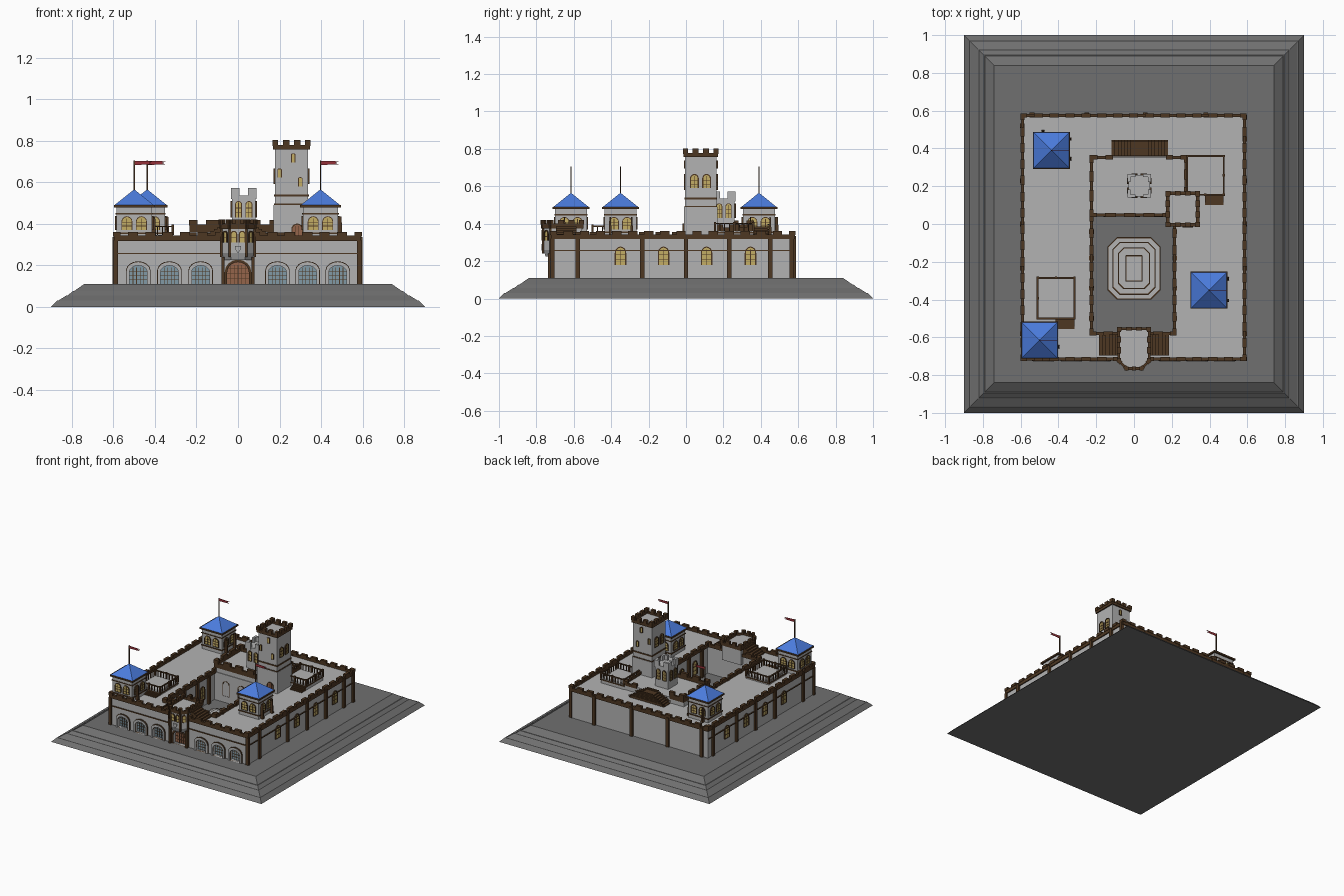
import bpy, bmesh, math
from mathutils import Matrix, Vector

if "Cube" in bpy.data.objects:
    bpy.data.objects.remove(bpy.data.objects["Cube"])

COL = {"stone": (.45, .45, .45, 1), "dark": (.16, .16, .16, 1), "brown": (.075, .038, .016, 1),
       "blue": (.07, .2, .72, 1), "yellow": (.55, .42, .13, 1), "glass": (.22, .32, .38, 1),
       "door": (.3, .13, .07, 1), "red": (.3, .03, .04, 1)}
MAT = {}
for k, c in COL.items():
    MAT[k] = bpy.data.materials.new(k)
    MAT[k].diffuse_color = c
PARTS = {}


def part(name, mat):
    return PARTS.setdefault(name, (bmesh.new(), mat))[0]


def at(x, y, z, ang=0):
    return Matrix.Translation((x, y, z)) @ Matrix.Rotation(math.radians(ang), 4, 'Z')


def taper(bm, x0, x1, y0, y1, z0, z1, i=0, M=Matrix()):
    lo = [(x0, y0), (x1, y0), (x1, y1), (x0, y1)]
    hi = [(x0+i, y0+i), (x1-i, y0+i), (x1-i, y1-i), (x0+i, y1-i)]
    a = [bm.verts.new(M @ Vector((x, y, z0))) for x, y in lo]
    b = [bm.verts.new(M @ Vector((x, y, z1))) for x, y in hi]
    skin(bm, a, b)


def skin(bm, a, b):
    n = len(a)
    for j in range(n):
        bm.faces.new((a[j], a[(j+1) % n], b[(j+1) % n], b[j]))
    bm.faces.new(a[::-1])
    bm.faces.new(b)


def prism(bm, pts, z0, z1, s=1.0, c=(0, 0)):
    # vertical prism; bottom ring scaled by s about c
    skin(bm, [bm.verts.new((c[0]+(x-c[0])*s, c[1]+(y-c[1])*s, z0)) for x, y in pts],
         [bm.verts.new((x, y, z1)) for x, y in pts])


def arch(w, h, rise, n=8):
    return [(-w/2, 0), (w/2, 0)] + [(w/2*math.cos(math.pi*i/n), h-rise+rise*math.sin(math.pi*i/n)) for i in range(n+1)]


def plate(bm, pts, d0, d1, M):
    skin(bm, [bm.verts.new(M @ Vector((x, -d0, z))) for x, z in pts],
         [bm.verts.new(M @ Vector((x, -d1, z))) for x, z in pts])


def frame(bm, outer, inner, d0, d1, M):
    r = [[bm.verts.new(M @ Vector((x, -d, z))) for x, z in p]
         for p, d in ((outer, d0), (outer, d1), (inner, d1), (inner, d0))]
    n = len(outer)
    for k in range(4):
        p, q = r[k], r[(k+1) % 4]
        for j in range(n):
            bm.faces.new((p[j], p[(j+1) % n], q[(j+1) % n], q[j]))


def window(x, y, z, ang, w, h, rise, glass="yellow", t=.006, sink=0, bars=(1, 2)):
    M = at(x, y, z, ang)
    plate(part(glass + "_panes", glass), arch(w, h, rise), -sink-.003, -sink+.002, M)
    bm = part("window_frames", "brown")
    frame(bm, arch(w+2*t, h+t, rise+t), arch(w, h, rise), -.002, .007, M)
    for i in range(bars[0]):
        u = -w/2 + w*(i+1)/(bars[0]+1)
        taper(bm, u-.0015, u+.0015, sink-.004, sink, 0, h-rise*.3, 0, M)
    for i in range(bars[1]):
        v = h*(i+1)/(bars[1]+1.3)
        taper(bm, -w/2, w/2, sink-.004, sink, v-.0015, v+.0015, 0, M)


def parapet(name, pts, z, zw, zm, step=.085, t=.016, fill=.58, closed=True, mat="brown"):
    # low wall with merlons along a polyline
    bm = part(name, mat)
    for p, q in zip(pts, pts[1:] + (pts[:1] if closed else [])):
        L = math.dist(p, q)
        M = at(p[0], p[1], 0, math.degrees(math.atan2(q[1]-p[1], q[0]-p[0])))
        taper(bm, -t/2, L+t/2, -t/2, t/2, z, zw, 0, M)
        n = max(1, round(L/step))
        for i in range(n+1):
            c, hw = L*i/n, L/n*fill/2
            taper(bm, max(c-hw, -t/2-.002), min(c+hw, L+t/2+.002), -t/2-.003, t/2+.003, zw-.004, zm, 0, M)


def rect(x0, x1, y0, y1):
    return [(x0, y0), (x1, y0), (x1, y1), (x0, y1)]


def band(name, x0, x1, y0, y1, z, h=.01, o=.006, mat="brown"):
    taper(part(name, mat), x0-o, x1+o, y0-o, y1+o, z, z+h)


# Stepped base
b = part("base", "dark")
for x, z0, z1, i in ((.9, 0, .03, .03), (.865, .03, .055, .04), (.82, .055, .075, .025), (.79, .075, .11, .05)):
    taper(b, -x, x, -x-.1, x+.1, z0, z1, i)

# Outer wings around the courtyard
X0, X1, Y0, Y1, R = -.59, .585, -.715, .575, .325
f = part("front_wing", "stone")
taper(f, X0, X1, Y0, -.58, .105, R)
w = part("wings", "stone")
for q in ((X0, X1, .04, Y1), (X0, -.23, -.58, .04), (.22, X1, -.58, .04)):
    taper(w, *q, .105, R)
parapet("outer_battlements", rect(X0, X1, Y0, Y1), R-.008, .343, .36)
parapet("court_battlements", [(-.225, .04), (-.225, -.58), (.215, -.58), (.215, .04)], R-.008, .34, .357, closed=False)
s = part("string_course", "brown")
for q in ((X0-.006, X1+.006, Y0-.006, Y0+.01), (X1-.01, X1+.006, Y0, Y1), (X0-.006, X0+.01, Y0, Y1)):
    taper(s, *q, .253, .26)

# Pilasters and side windows
p = part("pilasters", "brown")
for x, a, ys in ((X1, 90, (-.58, -.235, 0, .23, .45, .565)), (X0, -90, (-.58, -.235, 0, .23, .52))):
    for y in ys:
        taper(p, -.012, .012, -.014, .01, .105, .335, 0, at(x, y, 0, a))
    for y in (-.35, -.12, .11, .345):
        window(x, y, .18, a, .05, .092, .03)
for x in (.38, .06, -.25, -.54):
    taper(p, x-.012, x+.012, Y1-.01, Y1+.014, .105, .335)
for x in (X0, X1):
    taper(p, x-.012, x+.012, Y0-.01, Y0+.012, .105, .32)
for y in (-.5, -.34, -.18, -.04):
    for x in (-.225, .215):
        taper(p, x-.012, x+.012, y-.012, y+.012, .105, .33)
for y in (-.42, -.26, -.11):
    window(-.23, y, .16, 90, .045, .1, .022)
    window(.22, y, .16, -90, .045, .1, .022)

# Front arcade and gate, sunk into the wall
c = part("arch_cutter", "stone")
for x in (-.48, -.33, -.18, .19, .335, .48):
    M = at(x, Y0, .11)
    plate(c, arch(.085, .088, .03), -.025, .03, M)
    window(x, Y0, .11, 0, .085, .088, .03, "glass", .004, .023, (4, 3))
    frame(part("arch_hoods", "stone"), arch(.112, .105, .042), arch(.085, .088, .03), 0, .012, M)
    frame(part("arch_trim", "brown"), arch(.118, .109, .044), arch(.112, .105, .042), 0, .009, M)
plate(c, arch(.105, .105, .05), -.03, .03, at(0, Y0, .11))
window(0, Y0, .11, 0, .105, .105, .05, "door", .012, .028, (5, 3))
for x in (-.072, .072):
    taper(p, x-.008, x+.008, Y0-.022, Y0, .105, .24)

# Gatehouse with a bay front
G = [(-.08, -.555), (-.08, -.725), (-.04, -.765), (.04, -.765), (.08, -.725), (.08, -.555)]
prism(part("gatehouse", "stone"), G, .26, .385)
prism(part("gatehouse_corbel", "stone"), [(-.08, -.7)] + G[1:5] + [(.08, -.7)], .225, .262, .8, (0, -.69))
parapet("gatehouse_battlements", G, .375, .4, .42, .05, .014)
for x, y in G[1:5]:
    taper(p, x-.006, x+.006, y-.006, y+.006, .24, .385)
for x in (-.02, .02):
    window(x, -.765, .31, 0, .022, .05, .012, bars=(0, 1))
for sx in (-1, 1):
    window(sx*.06, -.745, .31, sx*45, .02, .05, .012, bars=(0, 1))
plate(part("gate_shield", "stone"), [(-.014, .02), (0, 0), (.014, .02), (.014, .034), (-.014, .034)], 0, .008, at(0, -.765, .258))
st = part("stairs", "brown")
for i in range(6):
    for sx in (-1, 1):
        a, e = sx*.08, sx*(.185-i*.0175)
        taper(st, min(a, e), max(a, e), -.695, -.585, .32, .335+i*.01)

# Keep block with a double stair behind
taper(part("keep", "stone"), -.23, .28, .045, .355, .105, .37)
parapet("keep_battlements", [(-.12, .353), (-.225, .353), (-.225, .048), (.18, .048)], .36, .395, .418, .1, .016, closed=False)
parapet("keep_battlements", [(.275, .17), (.275, .353), (.18, .353)], .36, .38, .395, .1, .016, closed=False)
for i in range(7):
    taper(st, -.12+i*.017, .18-i*.017, .36, .44, .32+i*.009, .331+i*.009)
    for y in (.362, .44):
        taper(st, -.12+i*.017, .18-i*.017, y-.004, y+.004, .34+i*.009, .345+i*.009)
for x in (-.13, .0, .12):
    window(x, .045, .16, 0, .05, .11, .025)

# Small turret
taper(part("turret", "stone"), -.03, .085, .145, .26, .36, .535)
tc = part("turret_corners", "stone")
for x in (-.03, .085):
    for y in (.145, .26):
        dx, dy = (1 if x < 0 else -1), (1 if y < .2 else -1)
        for ex, ey in ((.038, .012), (.012, .038)):
            taper(tc, min(x-.004*dx, x+dx*ex), max(x-.004*dx, x+dx*ex),
                  min(y-.004*dy, y+dy*ey), max(y-.004*dy, y+dy*ey), .52, .572)
for u in (-.025, .025):
    for a in range(0, 360, 90):
        v = at(.0275, .2025, 0, a) @ Vector((u, -.0575, 0))
        window(v.x, v.y, .43, a, .026, .075, .013, t=.004)

# Tall tower
TX0, TX1, TY0, TY1 = .178, .338, -.005, .163
taper(part("tall_tower", "stone"), TX0, TX1, TY0, TY1, .32, .765)
for z, h in ((.53, .01), (.49, .006), (.375, .008)):
    band("tower_bands", TX0, TX1, TY0, TY1, z, h, .004)
taper(part("tower_foot", "stone"), TX0-.006, TX1+.006, TY0-.006, TY1+.006, .32, .49)
parapet("tower_battlements", rect(TX0, TX1, TY0, TY1), .757, .778, .802, .055, .018)
for x, z in ((.266, .695), (.2, .622), (.3, .58)):
    window(x, TY0, z, 0, .014, .04, .003, t=.004, bars=(0, 0))
    window(x, TY1, z, 180, .014, .04, .003, t=.004, bars=(0, 0))
for y in (.045, .11):
    window(TX1, y, .59, 90, .035, .07, .017)
    window(TX0, y, .59, -90, .035, .07, .017)
window(.285, TY0-.006, .325, 0, .045, .07, .022, "door", .006, 0, (2, 0))

# Terraces with railings
r = part("terrace_rails", "brown")
for x0, x1, y0, y1, z in ((-.51, -.315, -.5, -.285, .345), (.28, .475, .155, .36, .36)):
    taper(part("terraces", "stone"), x0, x1, y0, y1, .32, z)
    band("terrace_edges", x0, x1, y0, y1, z-.012, .008, .004)
    for k in range(9):
        for u, v in ((k/8, 0), (k/8, 1), (0, k/8), (1, k/8)):
            x, y, e = x0+(x1-x0)*u, y0+(y1-y0)*v, (.006 if k % 4 == 0 else .003)
            taper(r, x-e, x+e, y-e, y+e, z, z+(.05 if k % 4 == 0 else .042))
    for q in ((x0, x1, y0, y0), (x0, x1, y1, y1), (x0, x0, y0, y1), (x1, x1, y0, y1)):
        taper(r, q[0]-.005, q[1]+.005, q[2]-.005, q[3]+.005, z+.038, z+.045)
    for k in range(4):
        taper(st, x1-.1, x1, y0-.055+k*.013, y0, .32, .332+k*(z-.332)/4)

# Blue-roofed corner towers with flags
for cx, cy, butt in ((-.5, -.615, ((90, -.035),)), (-.437, .39, ((90, -.045), (90, .06), (180, .045))),
                     (.397, -.35, ((90, -.055), (90, .06)))):
    h = .085
    q = (cx-h, cx+h, cy-h, cy+h)
    taper(part("corner_towers", "stone"), *q, .32, .48)
    band("corner_tower_bands", *q, .35, .008, .005)
    band("corner_tower_bands", *q, .445, .006, .004)
    band("eaves", *q, .478, .012, .013)
    taper(part("blue_roofs", "blue"), cx-.094, cx+.094, cy-.094, cy+.094, .49, .565, .0935)
    for a in range(0, 360, 90):
        for u in (-.035, .035):
            v = at(cx, cy, 0, a) @ Vector((u, -h, 0))
            window(v.x, v.y, .37, a, .045, .062, .022, t=.004)
    for a, u in butt:
        M = at(cx, cy, 0, a)
        taper(p, u-.009, u+.009, -h-.022, -h+.02, .32, .435, .006, M)
    taper(part("flag_poles", "brown"), cx-.003, cx+.003, cy-.003, cy+.003, .55, .705)
    plate(part("flags", "red"), [(0, 0), (.09, .002), (.07, .009), (.092, .017), (0, .02)], -.001, .001, at(cx, cy, .683))

# Stepped court basin
for k, (rx, ry, ch) in enumerate(((.14, .165, .05), (.115, .14, .04), (.085, .11, .03), (.045, .07, .002))):
    def octa(e):
        a, d, c2 = rx-e, ry-e, ch-e*.5
        return [(x, y-.235) for x, y in ((-a+c2, -d), (a-c2, -d), (a, -d+c2), (a, d-c2), (a-c2, d), (-a+c2, d), (-a, d-c2), (-a, -d+c2))]
    prism(part("basin_edges", "brown"), octa(0), .11, .124+k*.012)
    prism(part("basin", "stone"), octa(.006), .11, .126+k*.012)

# Make the objects
for name, (bm, mat) in PARTS.items():
    bmesh.ops.recalc_face_normals(bm, faces=bm.faces)
    me = bpy.data.meshes.new(name)
    bm.to_mesh(me)
    bm.free()
    me.materials.append(MAT[mat])
    bpy.context.collection.objects.link(bpy.data.objects.new(name, me))
cut = bpy.data.objects["arch_cutter"]
cut.hide_render = True
cut.hide_viewport = True
m = bpy.data.objects["front_wing"].modifiers.new("arches", 'BOOLEAN')
m.operation, m.object, m.solver = 'DIFFERENCE', cut, 'EXACT'

for m in bpy.data.materials:
    if m.users and not m.is_grease_pencil:
        m.use_nodes = True
        m.node_tree.nodes["Principled BSDF"].inputs["Base Color"].default_value = m.diffuse_color
